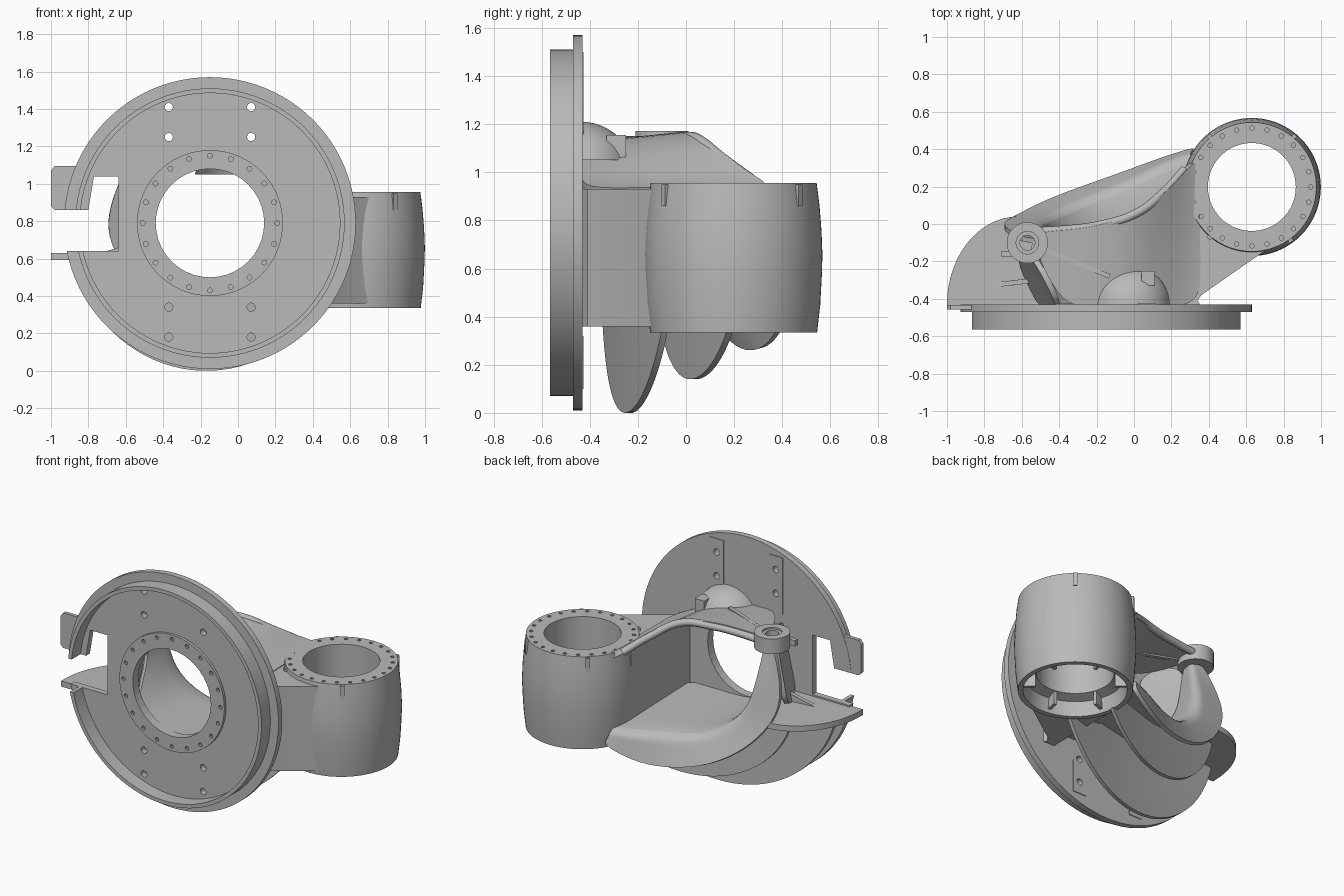
import bpy, bmesh, math
from math import sin, cos, pi, radians
from mathutils import Vector

if "Cube" in bpy.data.objects:
    bpy.data.objects.remove(bpy.data.objects["Cube"])

metal = bpy.data.materials.new("cast grey metal")
metal.use_nodes = True
GREY = (0.49, 0.49, 0.49, 1)
metal.diffuse_color = GREY
metal.node_tree.nodes["Principled BSDF"].inputs["Base Color"].default_value = GREY

CX, CZ = -0.15, 0.79      # flange centre
HX, HY = 0.63, 0.198      # vertical housing centre


def finish(name, bm, smooth=True):
    bmesh.ops.recalc_face_normals(bm, faces=bm.faces)
    me = bpy.data.meshes.new(name)
    bm.to_mesh(me)
    bm.free()
    me.materials.append(metal)
    ob = bpy.data.objects.new(name, me)
    bpy.context.collection.objects.link(ob)
    if smooth:
        shade(ob)
    return ob


def shade(ob):
    bpy.ops.object.select_all(action='DESELECT')
    ob.select_set(True)
    bpy.context.view_layer.objects.active = ob
    bpy.ops.object.shade_smooth_by_angle(angle=radians(35))


def apply_all(ob):
    bpy.context.view_layer.objects.active = ob
    for m in list(ob.modifiers):
        bpy.ops.object.modifier_apply(modifier=m.name)
    shade(ob)


def add_prism(bm, pts, lo, hi, axis='z'):
    """Extrude a 2D outline along z (x,y outline) or y (x,z outline)."""
    put = (lambda a, b, h: (a, b, h)) if axis == 'z' else (lambda a, b, h: (a, h, b))
    ends = [[bm.verts.new(put(a, b, h)) for a, b in pts] for h in (lo, hi)]
    bm.faces.new(ends[0])
    bm.faces.new(ends[1])
    for i in range(len(pts)):
        j = (i + 1) % len(pts)
        bm.faces.new((ends[0][i], ends[0][j], ends[1][j], ends[1][i]))


def circle(x, y, r, n):
    return [(x + r * cos(2 * pi * i / n), y + r * sin(2 * pi * i / n)) for i in range(n)]


def box(x0, x1, z0, z1):
    return [(x0, z0), (x1, z0), (x1, z1), (x0, z1)]


def prism(name, pts, lo, hi, axis='z'):
    bm = bmesh.new()
    add_prism(bm, pts, lo, hi, axis)
    return finish(name, bm)


def lathe(name, profile, a, b, axis='z', n=72):
    """Closed ring from an (radius, height) outline."""
    bm = bmesh.new()
    rings = []
    for i in range(n):
        t = 2 * pi * i / n
        pts = [(a + r * cos(t), b + r * sin(t), h) for r, h in profile]
        rings.append([bm.verts.new(p if axis == 'z' else (p[0], p[2], p[1])) for p in pts])
    m = len(profile)
    for i in range(n):
        for j in range(m):
            p, q, k = rings[i], rings[(i + 1) % n], (j + 1) % m
            bm.faces.new((p[j], q[j], q[k], p[k]))
    return finish(name, bm)


def cut(ob, cutter):
    m = ob.modifiers.new("cut", 'BOOLEAN')
    m.operation, m.solver, m.object = 'DIFFERENCE', 'EXACT', cutter
    apply_all(ob)


def wall(name, p, q, width, z0, z1):
    """Straight upright rib between two plan points."""
    p, q = Vector(p), Vector(q)
    d = (q - p).normalized() * width / 2
    s = Vector((-d.y, d.x))
    return prism(name, [tuple(v) for v in (p + s, q + s, q - s, p - s)], z0, z1)


def loft(name, lines, thick, steps=3):
    """Smooth sheet through several matching point rows, given a thickness."""
    bm = bmesh.new()
    rows = []
    for pts in zip(*lines):
        pts = [Vector(p) for p in pts]
        row = [p.lerp(q, k / steps) for p, q in zip(pts, pts[1:]) for k in range(steps)]
        rows.append([bm.verts.new(v) for v in row + [pts[-1]]])
    for r, s in zip(rows, rows[1:]):
        for k in range(len(r) - 1):
            bm.faces.new((r[k], r[k + 1], s[k + 1], s[k]))
    ob = finish(name, bm)
    ob.modifiers.new("smooth", 'SUBSURF').levels = 2
    sol = ob.modifiers.new("thickness", 'SOLIDIFY')
    sol.thickness, sol.offset = thick, 0
    apply_all(ob)


def tube(name, pts, radius):
    cu = bpy.data.curves.new(name, 'CURVE')
    cu.dimensions, cu.bevel_depth, cu.bevel_resolution = '3D', radius, 3
    cu.use_fill_caps = True
    sp = cu.splines.new('BEZIER')
    sp.bezier_points.add(len(pts) - 1)
    for b, p in zip(sp.bezier_points, pts):
        b.co = p
        b.handle_left_type = b.handle_right_type = 'AUTO'
    cu.materials.append(metal)
    bpy.context.collection.objects.link(bpy.data.objects.new(name, cu))


# Round flange with bore, side notch and bolt holes
bm = bmesh.new()
add_prism(bm, [(-1.2, .64), (-.64, .64), (-.64, 1.04), (-.77, 1.04), (-.80, .86), (-1.2, .86)],
          -.7, -.3, 'y')
add_prism(bm, circle(CX, CZ, .29, 40), -.7, -.3, 'y')
for x in (-.37, .07):
    for z in (.18, .34, 1.25, 1.41):
        add_prism(bm, circle(x, z, .022, 14), -.7, -.3, 'y')
for x, z in circle(CX, CZ, .36, 20):
    add_prism(bm, circle(x, z, .013, 10), -.7, -.45, 'y')
cutter = finish("flange_cutter", bm, False)
cutter.hide_render = True

plate = prism("flange_plate", circle(CX, CZ, .78, 96), -.47, -.43, 'y')
lip = lathe("flange_lip", [(.695, -.565), (.72, -.565), (.72, -.46), (.695, -.46)], CX, CZ, 'y', 96)
hub = lathe("bore_ring", [(.27, -.488), (.39, -.488), (.39, -.46), (.27, -.46)], CX, CZ, 'y')
bm = bmesh.new()
for x in (-.37, .07):
    for z0, z1 in ((.10, .32), (1.12, 1.50)):
        add_prism(bm, box(x - .05, x + .05, z0, z1), -.435, -.425, 'y')
strips = finish("flange_back_strips", bm, False)
for part in (plate, lip, hub, strips):
    cut(part, cutter)
bpy.data.objects.remove(cutter)

# Side tab and shelf beside the notch
prism("side_tab", [(-.98, .86), (-.80, .86), (-.78, 1.02), (-.84, 1.095), (-.98, 1.095),
                   (-1, 1.07), (-1, .88)], -.457, -.432, 'y')
edge = [(-.62 - .38 * cos(radians(t)), -.43 + .47 * sin(radians(t))) for t in range(0, 91, 6)]
prism("side_shelf", [(-1, -.45)] + edge + [(-.52, -.05), (-.46, -.45)], .592, .63)

# Barrel shaped vertical housing with bolt circle
housing = lathe("vertical_housing", [(.347, .335), (.36, .45), (.367, .58), (.369, .66), (.365, .76),
                                     (.357, .86), (.345, .955), (.235, .955), (.235, .45),
                                     (.30, .43), (.315, .335)], HX, HY)
bm = bmesh.new()
for x, y in circle(HX, HY, .315, 24):
    add_prism(bm, circle(x, y, .012, 10), .925, 1)
holes = finish("housing_cutter", bm, False)
holes.hide_render = True
cut(housing, holes)
bpy.data.objects.remove(holes)
c = Vector((HX, HY))
for i, deg in enumerate((50, 130, 230, 306)):
    d = Vector((cos(radians(deg)), sin(radians(deg))))
    wall("housing_lug_%d" % i, c + d * .34, c + d * .362, .025, .86, .95)
for i in range(6):
    t = radians(60 * i + 20)
    d = Vector((cos(t), sin(t)))
    wall("housing_inner_rib_%d" % i, c + d * .24, c + d * .32, .02, .36, .46)

# Side body joining flange to housing
arc = [(HX + .34 * cos(radians(t)), HY + .34 * sin(radians(t))) for t in range(285, 179, -15)]
prism("side_body", [(.27, -.44), (.36, -.44), (.34, -.41), (.36, -.38)] + arc + [(.27, .2)], .36, .93)

# Arched roof from housing to pivot boss, falling towards the flange
roof_back = [(-.50, -.04, 1.135), (-.35, -.03, 1.145), (-.2, -.01, 1.15), (0, .05, 1.145),
             (.15, .16, 1.06), (.27, .29, .965), (.34, .36, .925)]
roof_front = [(-.50, -.2, 1.115), (-.38, -.43, 1.105), (-.25, -.44, 1.105), (-.05, -.44, 1.1),
              (.12, -.44, 1.02), (.27, -.44, .94), (.35, -.38, .915)]
loft("roof", [roof_back, roof_front], .04, 5)
tube("roof_edge_bead", [(x, y, z - .01) for x, y, z in roof_back[:-1]], .024)

# Pivot boss, its ribs and the dome
lathe("pivot_boss", [(.04, 1.07), (.11, 1.07), (.11, 1.172), (.06, 1.172), (.06, 1.16), (.04, 1.16)],
      -.57, -.1, n=40)
loft("boss_neck_wall", [[(-.53, -.17, 1.12), (-.39, -.44, 1.1)],
                        [(-.62, -.18, .62), (-.50, -.44, .62)]], .03)
wall("roof_rib", (-.47, -.14), (-.13, -.28), .025, 1.10, 1.15)
wall("boss_side_lug", (-.71, -.16), (-.64, -.16), .03, 1.09, 1.13)
bm = bmesh.new()
bmesh.ops.create_uvsphere(bm, u_segments=40, v_segments=24, radius=.22)
bmesh.ops.translate(bm, verts=bm.verts, vec=(-.02, -.435, .99))
for co, no in (((0, 0, 1.05), (0, 0, -1)), ((0, -.435, 0), (0, -1, 0))):
    bmesh.ops.bisect_plane(bm, geom=bm.verts[:] + bm.edges[:] + bm.faces[:],
                           plane_co=co, plane_no=no, clear_outer=True)
finish("dome", bm)
prism("dome_block", box(.04, .11, -.33, -.25), 1.06, 1.155)

# Lower scoop: flared mouth, inner edge and floor running to the flange
mouth = [(.33, .40, .36), (.15, .345, .28), (-.02, .28, .255), (-.25, .2, .285), (-.47, .12, .40),
         (-.62, .04, .56), (-.70, 0, .72), (-.69, -.03, .86), (-.64, -.06, 1.0), (-.60, -.08, 1.08)]
inner_edge = [(.30, .36, .455), (.15, .31, .455), (0, .22, .455), (-.18, .15, .455), (-.34, .08, .53),
              (-.45, .03, .65), (-.49, 0, .78), (-.51, -.03, .9), (-.52, -.07, 1.0), (-.53, -.09, 1.08)]
root = [(.30, -.44, .475), (.15, -.44, .475), (0, -.44, .475), (-.18, -.44, .475), (-.34, -.44, .53),
        (-.46, -.44, .62), (-.53, -.22, .76), (-.54, -.2, .9), (-.54, -.18, 1.0), (-.54, -.16, 1.08)]
loft("lower_scoop", [mouth, inner_edge, root], .026)

# Curved fins under the scoop
fins = [(-.17, .79, .74, .79, -.24, .2, .45, .42, 195, 325),
        (-.12, .72, .60, .58, .03, .30, .66, .45, 193, 318)]
for i, (cx, cz, a, b, y0, slope, in_a, in_b, t0, t1) in enumerate(fins):
    bm = bmesh.new()
    rows = []
    for k in range(33):
        t = radians(t0 + (t1 - t0) * k / 32)
        x, z = cx + a * cos(t), cz + b * sin(t)
        u, w = cx + a * in_a * cos(t), cz + b * in_b * sin(t)
        if cos(t) > 0:
            w = max(z, min(w, .46))
        rows.append([bm.verts.new((p, y0 + slope * (p - cx) + .08 * (p - cx) ** 2 + h, q))
                     for p, q, h in ((x, z, -.013), (x, z, .013), (u, w, .013), (u, w, -.013))])
    for r, s in zip(rows, rows[1:]):
        for k in range(4):
            bm.faces.new((r[k], r[(k + 1) % 4], s[(k + 1) % 4], s[k]))
    bm.faces.new(rows[0])
    bm.faces.new(rows[-1])
    finish("fin_%d" % (i + 1), bm)
